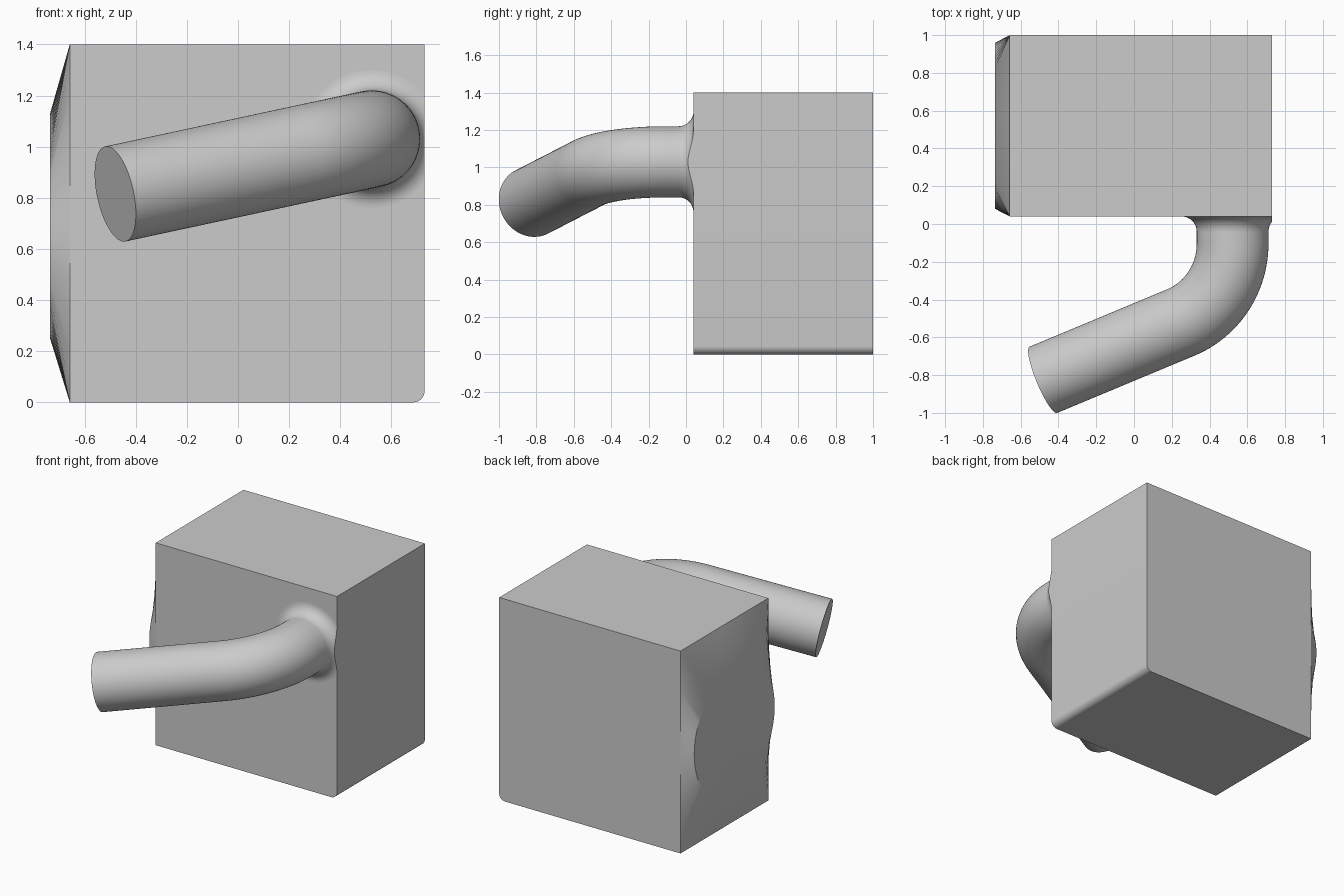
import bpy, bmesh, math
from mathutils import Vector

old = bpy.data.objects.get("Cube")
if old:
    bpy.data.objects.remove(old, do_unlink=True)

grey = bpy.data.materials.new("plain grey")
grey.use_nodes = True
colour = (0.6, 0.6, 0.6, 1)
grey.diffuse_color = colour
grey.node_tree.nodes["Principled BSDF"].inputs["Base Color"].default_value = colour


def finish(bm, name, angle=35):
    bmesh.ops.recalc_face_normals(bm, faces=bm.faces[:])
    mesh = bpy.data.meshes.new(name)
    bm.to_mesh(mesh)
    bm.free()
    mesh.materials.append(grey)
    obj = bpy.data.objects.new(name, mesh)
    bpy.context.collection.objects.link(obj)
    bpy.ops.object.select_all(action='DESELECT')
    obj.select_set(True)
    bpy.context.view_layer.objects.active = obj
    bpy.ops.object.shade_smooth_by_angle(angle=math.radians(angle))
    return obj


def skin(bm, loops, caps):
    """Join closed loops of points with quads; caps lists the loops to fill."""
    rings = [[bm.verts.new(p) for p in loop] for loop in loops]
    n = len(rings[0])
    for a, b in zip(rings, rings[1:]):
        for i in range(n):
            j = (i + 1) % n
            bm.faces.new((a[i], a[j], b[j], b[i]))
    for c in caps:
        bm.faces.new(rings[c])


X0, X1, Y0, Y1, TOP = -0.658, 0.73, 0.04, 1.0, 1.4

# Block with one rounded lower edge
R = 0.045
profile = [(X0, 0), (X0, TOP), (X1, TOP)]
for i in range(9):
    a = math.radians(90 * i / 8)
    profile.append((X1 - R + R * math.cos(a), R - R * math.sin(a)))
bm = bmesh.new()
skin(bm, [[(x, y, z) for x, z in profile] for y in (Y0, Y1)], (0, 1))
finish(bm, "block")

# Shallow loft from the rectangular side to a round flat face
corners = [Vector(c) for c in ((Y1, TOP), (Y0, TOP), (Y0, 0), (Y1, 0))]
rect, disc = [], []
STEPS = 20
for side in range(4):
    for k in range(STEPS):
        t = k / STEPS
        p = corners[side].lerp(corners[(side + 1) % 4], t)
        a = math.radians(45 + 90 * (side + t))
        rect.append((X0, p.x, p.y))
        disc.append((-0.735, 0.52 + 0.44 * math.cos(a), 0.69 + 0.44 * math.sin(a)))
bm = bmesh.new()
skin(bm, [rect, disc], (1,))
finish(bm, "side_boss", 25)

# Bent pipe: straight start, arc, straight end
PIPE = 0.19
BEND = 0.45
root = Vector((0.522, 0.06, 1.03))
tip = Vector((-0.48, -0.825, 0.815))
corner = Vector((root.x, -0.407, root.z))
start = Vector((0, -1, 0))
end = (tip - corner).normalized()
turn = start.angle(end)
side = (end - start * end.dot(start)).normalized()
arc_start = corner - start * BEND * math.tan(turn / 2)
path = [(root, start)]
for i in range(25):
    a = turn * i / 24
    path.append((arc_start + start * BEND * math.sin(a) + side * BEND * (1 - math.cos(a)),
                 start * math.cos(a) + side * math.sin(a)))
path.append((tip, end))
across = start.cross(side)
loops = []
for centre, along in path:
    out = across.cross(along)
    loops.append([centre + PIPE * (out * math.cos(a) + across * math.sin(a))
                  for a in (math.tau * k / 64 for k in range(64))])
bm = bmesh.new()
skin(bm, loops, (len(loops) - 1,))
finish(bm, "pipe")

# Fillet where the pipe meets the block, trimmed flush with the block side
F = 0.08
loops = []
for i in range(13):
    a = math.radians(90 * i / 12)
    r = PIPE + F * (1 - math.cos(a))
    y = Y0 - F + F * math.sin(a)
    loops.append([(root.x + r * math.cos(b), y, root.z + r * math.sin(b))
                  for b in (math.tau * k / 64 for k in range(64))])
bm = bmesh.new()
skin(bm, loops, (0, len(loops) - 1))
cut = bmesh.ops.bisect_plane(bm, geom=bm.verts[:] + bm.edges[:] + bm.faces[:],
                             plane_co=(X1, 0, 0), plane_no=(1, 0, 0), clear_outer=True)
bmesh.ops.holes_fill(bm, edges=[e for e in cut["geom_cut"] if isinstance(e, bmesh.types.BMEdge)])
finish(bm, "pipe_fillet")
